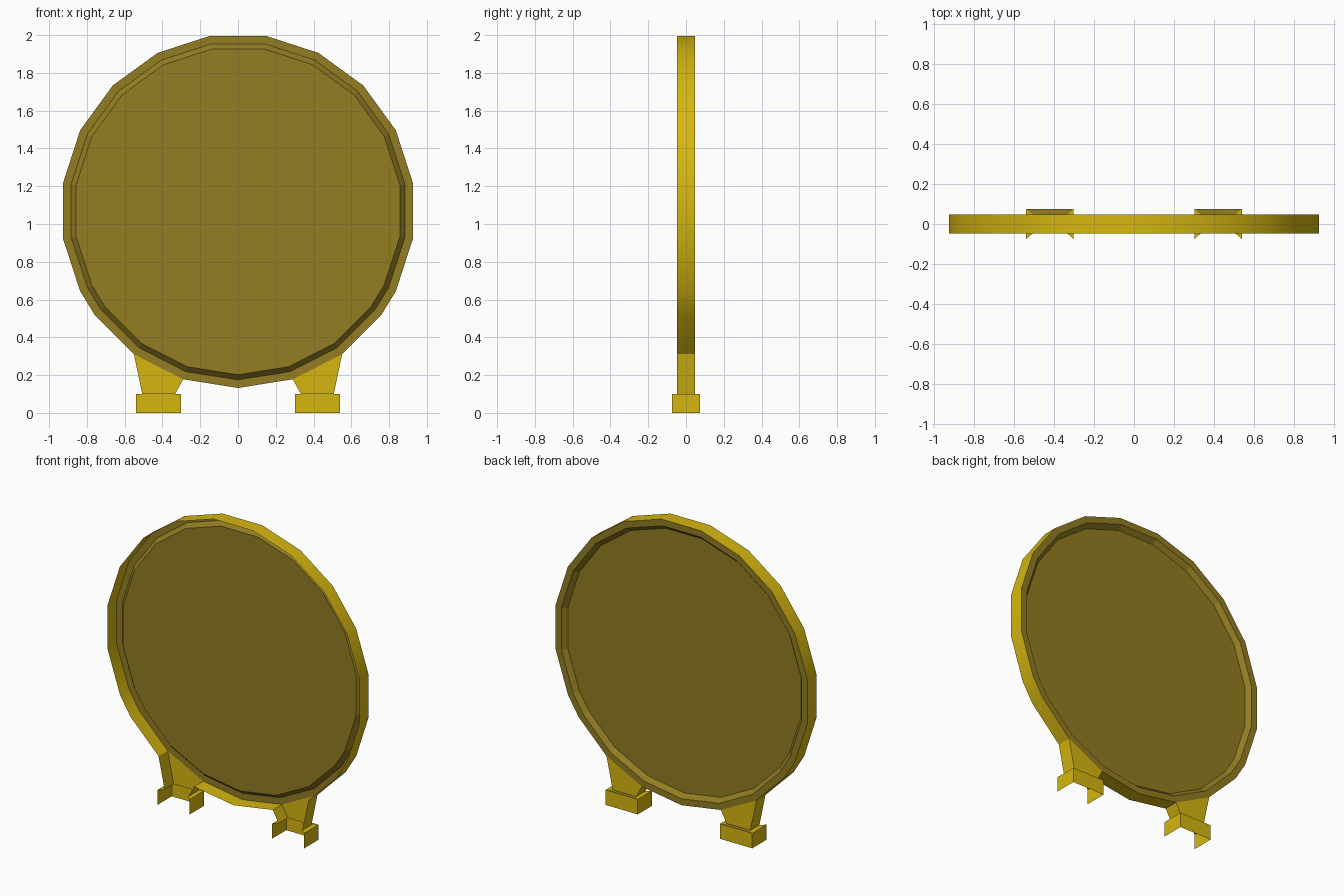
import bpy, bmesh, math

if "Cube" in bpy.data.objects:
    bpy.data.objects.remove(bpy.data.objects["Cube"])

def material(name, rgb):
    m = bpy.data.materials.new(name)
    m.diffuse_color = (*rgb, 1)
    m.use_nodes = True
    m.node_tree.nodes["Principled BSDF"].inputs["Base Color"].default_value = m.diffuse_color
    return m

YELLOW = material("bright yellow", (0.67, 0.47, 0.005))
MUSTARD = material("dark mustard", (0.29, 0.207, 0.016))

CZ, R, D, FD = 1.07, 0.938, 0.048, 0.075   # disc centre, radius, half depth, foot half depth
ANGLES = list(range(-9, 190, 18)) + [207, 216, 234, 252, 270, 288, 306, 324, 333]
LEG_STARTS = (234, 288)                    # outline edges left open for the legs


def ring(r, y):
    return [(r * math.cos(math.radians(a)), y, CZ + r * math.sin(math.radians(a)))
            for a in ANGLES]


def make(name, faces, mats, smooth=False):
    """faces: list of (points, material index)"""
    bm = bmesh.new()
    for pts, mi in faces:
        f = bm.faces.new([bm.verts.new(p) for p in pts])
        f.material_index = mi
    bmesh.ops.remove_doubles(bm, verts=bm.verts, dist=1e-4)
    me = bpy.data.meshes.new(name)
    bm.to_mesh(me)
    bm.free()
    for m in mats:
        me.materials.append(m)
    ob = bpy.data.objects.new(name, me)
    bpy.context.collection.objects.link(ob)
    if smooth:
        bpy.ops.object.select_all(action='DESELECT')
        ob.select_set(True)
        bpy.context.view_layer.objects.active = ob
        bpy.ops.object.shade_smooth_by_angle(angle=math.radians(35))
    return ob


def strip(a, b, skip=()):
    n = len(a)
    return [([a[i], a[(i + 1) % n], b[(i + 1) % n], b[i]], 0)
            for i in range(n) if ANGLES[i] not in skip]


# Outer wall of the shell, open at the front
make("rim_wall", strip(ring(R, -D), ring(R, D), LEG_STARTS), [YELLOW], True)

# Back rim face, sloped recess and sunken panel
panel = ring(0.868, D - 0.03)
make("back_panel",
     strip(ring(R, D), ring(0.895, D)) + strip(ring(0.895, D), panel)
     + [(panel[::-1], 0)], [MUSTARD])


# Hollow legs and feet, open at the front and bottom, mirrored left and right
def leg_and_foot(s, side):
    def pt(a):
        return (s * R * math.cos(math.radians(a)), CZ + R * math.sin(math.radians(a)))
    to, ti = pt(306), pt(288)
    bo, bi = (s * 0.507, 0.1), (s * 0.333, 0.1)

    def P(xz, y):
        return (xz[0], y, xz[1])
    # outward winding is wanted on both sides, so the mirrored side is reversed
    def put(pts, mi=0):
        return (pts if s > 0 else pts[::-1], mi)
    make("leg_" + side, [
        put([P(to, D), P(bo, D), P(bi, D), P(ti, D)]),
        put([P(to, -D), P(bo, -D), P(bo, D), P(to, D)]),
        put([P(ti, D), P(bi, D), P(bi, -D), P(ti, -D)]),
    ], [YELLOW])
    xo, xi, h = s * 0.54, s * 0.303, 0.1
    make("foot_" + side, [
        # back and side walls
        put([(xo, FD, h), (xo, FD, 0), (xi, FD, 0), (xi, FD, h)]),
        put([(xo, -FD, h), (xo, -FD, 0), (xo, FD, 0), (xo, FD, h)]),
        put([(xi, FD, h), (xi, FD, 0), (xi, -FD, 0), (xi, -FD, h)]),
        # mitred top ledge
        put([(xo, FD, h), (xi, FD, h), P(bi, D), P(bo, D)], 1),
        put([(xo, -FD, h), (xo, FD, h), P(bo, D), P(bo, -D)]),
        put([(xi, FD, h), (xi, -FD, h), P(bi, -D), P(bi, D)]),
    ], [YELLOW, MUSTARD])


leg_and_foot(1, "right")
leg_and_foot(-1, "left")
